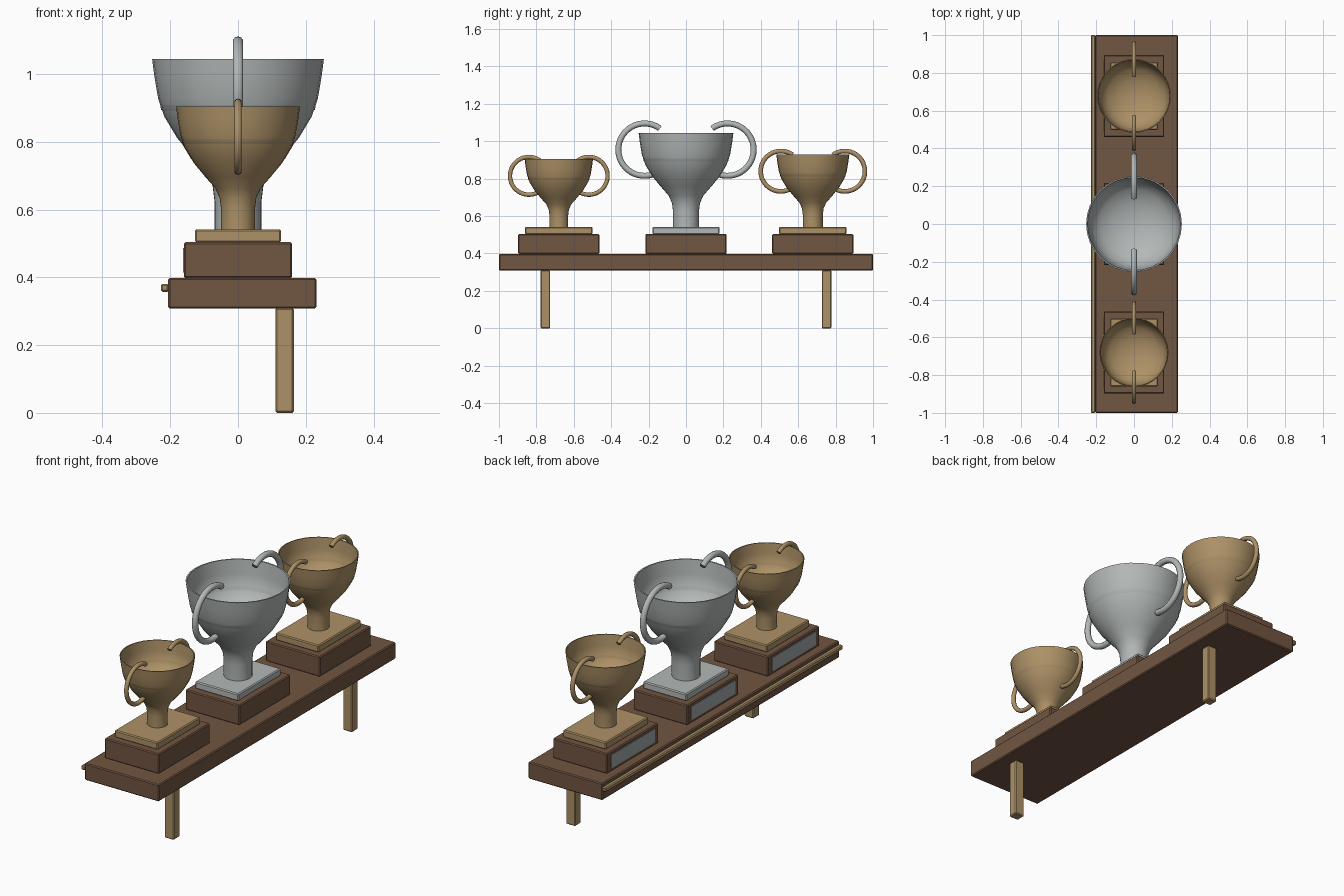
import bpy, bmesh, math
from mathutils import Vector

if "Cube" in bpy.data.objects:
    bpy.data.objects.remove(bpy.data.objects["Cube"])


def material(name, rgb):
    m = bpy.data.materials.new(name)
    m.diffuse_color = (*rgb, 1)
    m.use_nodes = True
    m.node_tree.nodes["Principled BSDF"].inputs["Base Color"].default_value = m.diffuse_color
    return m


WOOD = material("dark wood", (0.165, 0.092, 0.054))
GOLD = material("warm gold", (0.42, 0.285, 0.135))
SILVER = material("silver", (0.45, 0.48, 0.475))
PLAQUE = material("plaque grey", (0.36, 0.385, 0.385))


def finish(bm, name, mat, smooth=False):
    bmesh.ops.recalc_face_normals(bm, faces=bm.faces)
    mesh = bpy.data.meshes.new(name)
    bm.to_mesh(mesh)
    bm.free()
    mesh.materials.append(mat)
    ob = bpy.data.objects.new(name, mesh)
    bpy.context.collection.objects.link(ob)
    if smooth:
        bpy.ops.object.select_all(action='DESELECT')
        ob.select_set(True)
        bpy.context.view_layer.objects.active = ob
        bpy.ops.object.shade_smooth_by_angle(angle=math.radians(40))
    return ob


def box(name, mat, x, y, z, bevel=0.005):
    bm = bmesh.new()
    bmesh.ops.create_cube(bm, size=1)
    for v in bm.verts:
        v.co = Vector([(r[0] + r[1]) / 2 + c * (r[1] - r[0]) for c, r in zip(v.co, (x, y, z))])
    if bevel:
        bmesh.ops.bevel(bm, geom=bm.edges[:], offset=bevel, segments=1, affect='EDGES')
    return finish(bm, name, mat)


def lathe(name, mat, profile, centre, scale, sides=32):
    bm = bmesh.new()
    verts = [bm.verts.new((r, 0, h)) for r, h in profile]
    edges = [bm.edges.new(p) for p in zip(verts, verts[1:])]
    bmesh.ops.spin(bm, geom=verts + edges, cent=(0, 0, 0), axis=(0, 0, 1),
                   angle=math.tau, steps=sides)
    bmesh.ops.remove_doubles(bm, verts=bm.verts, dist=1e-5)
    for v in bm.verts:
        v.co = v.co * scale + Vector(centre)
    return finish(bm, name, mat, True)


def ring_arc(name, mat, centre, major, tube, start, end, side, steps=28, sides=10):
    """Round tube along an arc in the YZ plane; side mirrors it in Y."""
    bm = bmesh.new()
    rings = []
    for i in range(steps + 1):
        a = math.radians(start + (end - start) * i / steps)
        ring = []
        for j in range(sides):
            b = math.tau * j / sides
            r = major + tube * math.cos(b)
            ring.append(bm.verts.new((tube * math.sin(b),
                                      centre[0] + side * r * math.cos(a) ,
                                      centre[1] + r * math.sin(a))))
        rings.append(ring)
    for p, q in zip(rings, rings[1:]):
        for j in range(sides):
            k = (j + 1) % sides
            bm.faces.new((p[j], p[k], q[k], q[j]))
    bm.faces.new(rings[0])
    bm.faces.new(rings[-1])
    return finish(bm, name, mat, True)


# Shelf, front rail and legs
box("shelf", WOOD, (-0.206, 0.232), (-1, 1), (0.308, 0.398))
box("shelf_rail", GOLD, (-0.228, -0.204), (-1, 1), (0.357, 0.381))
for side, label in ((-1, "front"), (1, "back")):
    y = side * 0.752
    box(label + "_leg", GOLD, (0.11, 0.165), (y - 0.026, y + 0.026), (0, 0.31))

# Cup outline: stem, flared bowl, rim, hollow inside
BASE_TOP = 0.542
CUP = [(0, 0), (0.05, 0), (0.05, 0.06), (0.054, 0.092), (0.067, 0.121), (0.097, 0.155),
       (0.13, 0.195), (0.157, 0.24), (0.17, 0.278), (0.178, 0.325), (0.183, 0.363),
       (0.178, 0.363), (0.172, 0.31), (0.164, 0.255), (0.13, 0.222), (0.08, 0.198), (0, 0.185)]

# Three trophies: label, position, size, metal, lower handle angle
for label, y, s, metal, low in (("front", -0.68, 1.0, GOLD, -118),
                                ("middle", 0.0, 1.386, SILVER, -110),
                                ("back", 0.678, 1.068, GOLD, -116)):
    box(label + "_plinth", WOOD, (-0.16, 0.16), (y - 0.217, y + 0.217), (0.397, 0.504))
    box(label + "_plaque", PLAQUE, (-0.163, -0.158), (y - 0.185, y + 0.185), (0.415, 0.487), 0)
    box(label + "_base_plate", metal, (-0.127, 0.127), (y - 0.18, y + 0.18), (0.503, BASE_TOP))
    lathe(label + "_cup", metal, CUP, (0, y, BASE_TOP), s)
    # Pair of curled handles
    for side, end in ((-1, "near"), (1, "far")):
        ring_arc(f"{label}_{end}_handle", metal,
                 (y + side * 0.16 * s, BASE_TOP + 0.363 * s - 0.09),
                 0.101 * s, 0.0115 * s, low, 126, side)
